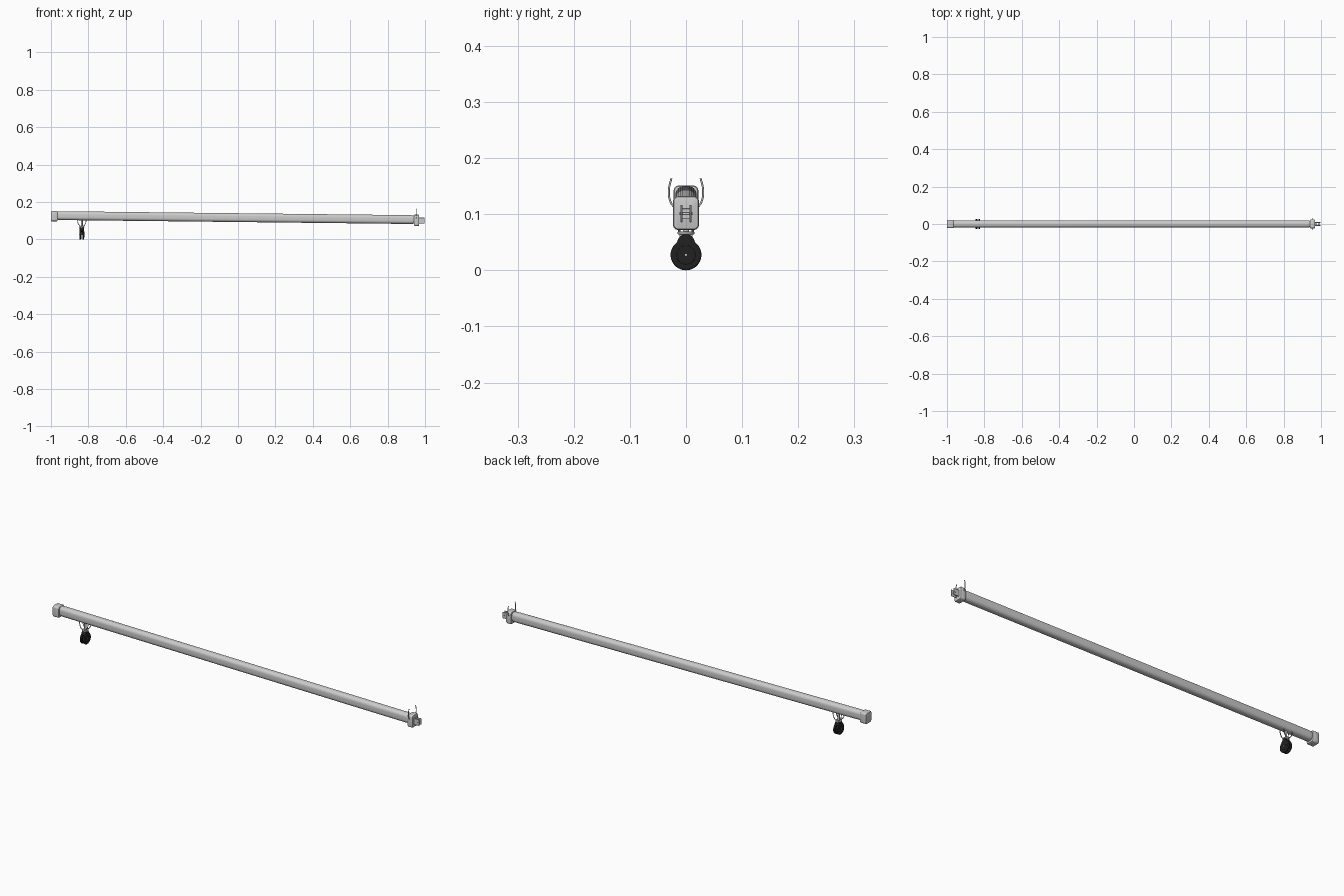
import bpy, math
from mathutils import Vector

if "Cube" in bpy.data.objects:
    bpy.data.objects.remove(bpy.data.objects["Cube"])

def finish(o, name, mat=None):
    o.name = name
    bpy.ops.object.select_all(action='DESELECT')
    o.select_set(True)
    bpy.context.view_layer.objects.active = o
    if mat:
        o.data.materials.append(mat)
    if o.type == 'MESH':
        bpy.ops.object.shade_smooth_by_angle(angle=math.radians(40))
    return o

def material(name, c):
    m = bpy.data.materials.new(name)
    m.diffuse_color = (c, c, c, 1)
    m.use_nodes = True
    m.node_tree.nodes["Principled BSDF"].inputs["Base Color"].default_value = m.diffuse_color
    return m

black = material("black_rubber", 0.015)

def loft(name, sections, mat=None):
    # each section: x, z, half width, half height, corner radius
    verts, faces, k = [], [], 7
    for x, z, w, h, r in sections:
        for q, (sy, sz) in enumerate([(1, 1), (-1, 1), (-1, -1), (1, -1)]):
            for i in range(k):
                a = math.pi / 2 * (q + i / (k - 1))
                verts.append((x, sy * (w - r) + r * math.cos(a), z + sz * (h - r) + r * math.sin(a)))
    n = 4 * k
    for s in range(len(sections) - 1):
        for i in range(n):
            j = (i + 1) % n
            faces.append((s * n + i, s * n + j, (s + 1) * n + j, (s + 1) * n + i))
    faces += [tuple(range(n))[::-1], tuple(range(len(verts) - n, len(verts)))]
    me = bpy.data.meshes.new(name)
    me.from_pydata(verts, [], [tuple(reversed(f)) for f in faces])
    o = bpy.data.objects.new(name, me)
    bpy.context.collection.objects.link(o)
    return finish(o, name, mat)

def tube(name, pts, r, mat=None):
    cu = bpy.data.curves.new(name, 'CURVE')
    cu.dimensions, cu.bevel_depth, cu.bevel_resolution = '3D', r, 3
    cu.use_fill_caps = True
    sp = cu.splines.new('BEZIER')
    sp.bezier_points.add(len(pts) - 1)
    for b, p in zip(sp.bezier_points, pts):
        b.co = p
        b.handle_left_type = b.handle_right_type = 'AUTO'
    o = bpy.data.objects.new(name, cu)
    bpy.context.collection.objects.link(o)
    return finish(o, name, mat)

def cyl(name, loc, r, depth, axis='Z', mat=None, bevel=0.0):
    rot = {'X': (0, math.pi / 2, 0), 'Y': (math.pi / 2, 0, 0), 'Z': (0, 0, 0)}[axis]
    bpy.ops.mesh.primitive_cylinder_add(vertices=40, radius=r, depth=depth, location=loc, rotation=rot)
    o = bpy.context.object
    if bevel:
        m = o.modifiers.new("bevel", 'BEVEL')
        m.width, m.segments = bevel, 3
    return finish(o, name, mat)

def box(name, loc, size, bevel=0.001):
    bpy.ops.mesh.primitive_cube_add(size=1, location=loc)
    o = bpy.context.object
    o.scale = size
    bpy.ops.object.transform_apply(location=False, rotation=False, scale=True)
    m = o.modifiers.new("bevel", 'BEVEL')
    m.width, m.segments = bevel, 2
    return finish(o, name)

def beam_z(x):
    return 0.1165 - 0.0112 * x

# Sloping main beam with rounded ends
ends = [(0.0, 0.55), (0.002, 0.7), (0.008, 0.86), (0.016, 0.95), (0.028, 1.0)]
secs = [(-0.978 + d, s) for d, s in ends] + [(0.952 - d, s) for d, s in reversed(ends)]
loft("main_beam", [(x, beam_z(x), 0.019 * s, 0.0235 * s, 0.016 * s) for x, s in secs])

# End caps
def cap(name, x0, x1, z, w, h):
    b = 0.004
    loft(name, [(x0, z, w - b, h - b, 0.006), (x0 + 0.001, z, w - 0.0015, h - 0.0015, 0.008),
                (x0 + b, z, w, h, 0.009), (x1 - b, z, w, h, 0.009),
                (x1 - 0.001, z, w - 0.0015, h - 0.0015, 0.008), (x1, z, w - b, h - b, 0.006)])

cap("left_end_cap", -1.0, -0.965, 0.124, 0.022, 0.027)
cap("right_end_cap", 0.941, 0.969, 0.102, 0.023, 0.030)

# Clevis with cross pin on the right end
for s, n in ((1, "back"), (-1, "front")):
    box("clevis_plate_" + n, (0.981, s * 0.008, 0.101), (0.034, 0.004, 0.031), 0.0018)
    # Curved guide horns
    tube("guide_horn_" + n, [(0.953, s * 0.021, 0.112), (0.953, s * 0.028, 0.123),
                             (0.953, s * 0.0305, 0.143), (0.953, s * 0.026, 0.164)], 0.0018)
cyl("clevis_pin", (0.988, 0, 0.101), 0.0025, 0.024, 'Y')
box("clevis_base", (0.972, 0, 0.101), (0.008, 0.018, 0.018))

# Caster hoop, stem and fork under the left end
cx = -0.835
arc = [math.pi + math.pi * i / 8 for i in range(9)]
for y, n in ((-0.012, "front"), (0.012, "back")):
    tube("caster_hoop_" + n, [(cx + 0.023 * math.cos(a), y, 0.105 + 0.036 * math.sin(a)) for a in arc], 0.002)
cyl("caster_plate", (cx, 0, 0.0665), 0.015, 0.005, bevel=0.001)
cyl("caster_stem", (cx, 0, 0.083), 0.005, 0.05)
box("caster_fork", (cx, 0, 0.045), (0.005, 0.024, 0.042))

# Twin wheels facing along the beam
for s, n in ((1, "right"), (-1, "left")):
    cyl("wheel_" + n, (cx + s * 0.0075, 0, 0.0275), 0.0275, 0.010, 'X', black, 0.003)
    cyl("wheel_disc_" + n, (cx + s * 0.0115, 0, 0.0275), 0.017, 0.003, 'X', black, 0.001)
cyl("wheel_hood", (cx, 0, 0.048), 0.016, 0.024, 'X', black, 0.002)
cyl("axle", (cx, 0, 0.0275), 0.002, 0.029, 'X')
